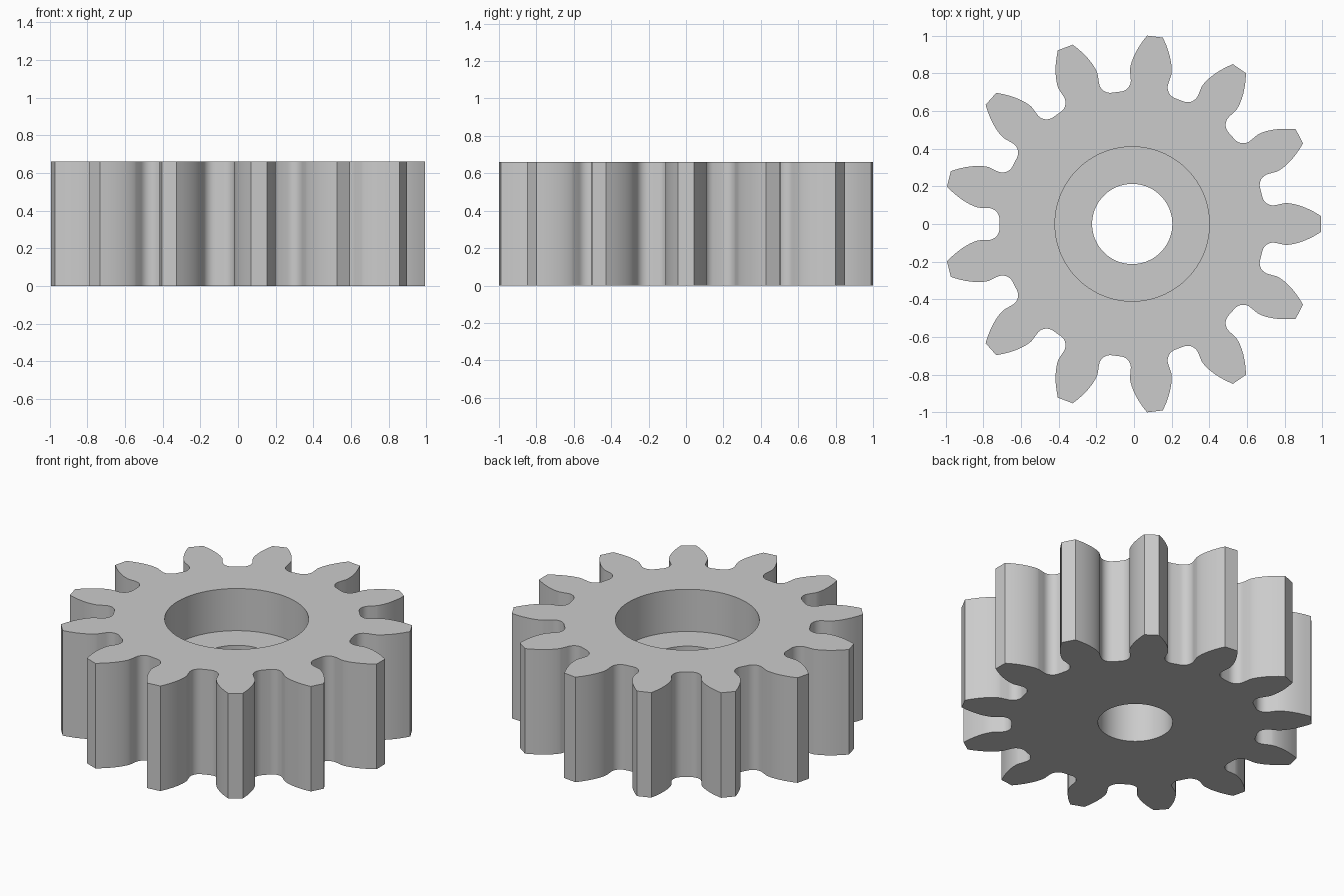
import bpy, bmesh, math

cube = bpy.data.objects.get("Cube")
if cube:
    bpy.data.objects.remove(cube, do_unlink=True)

TEETH = 13
TIP, ROOT = 1.003, 0.705
HEIGHT, FLOOR = 0.66, 0.395
RECESS_R, BORE_R = 0.41, 0.213
PITCH = TIP * TEETH / (TEETH + 2)
PRESSURE = math.radians(20)
BASE = PITCH * math.cos(PRESSURE)


def involute(a):
    return math.tan(a) - a


def half_gap():
    """Polar (radius, angle) points from the middle of a gap to a tooth tip."""
    pts = []
    fillet, wall = 0.06, 0.085
    for i in range(9):  # rounded root corner
        t = math.pi / 2 * i / 8
        x = ROOT + fillet * (1 - math.cos(t))
        y = wall - fillet + fillet * math.sin(t)
        pts.append((math.hypot(x, y), math.atan2(y, x)))
    for i in range(9):  # involute flank
        r = BASE + (TIP - BASE) * (i / 8) ** 1.5
        half_tooth = math.pi / (2 * TEETH) + involute(PRESSURE) - involute(math.acos(min(1, BASE / r)))
        pts.append((r, math.pi / TEETH - half_tooth))
    return pts


def gear_outline():
    side = half_gap()
    gap = [(r, -a) for r, a in reversed(side)] + side
    pts = []
    for k in range(TEETH):
        mid = 2 * math.pi * (k + 0.5) / TEETH
        pts += [(r * math.cos(mid + a), r * math.sin(mid + a)) for r, a in gap]
    cx = (max(p[0] for p in pts) + min(p[0] for p in pts)) / 2
    return [(x - cx, y) for x, y in pts], -cx


def circle(radius, cx, n=72):
    return [(cx + radius * math.cos(2 * math.pi * i / n),
             radius * math.sin(2 * math.pi * i / n)) for i in range(n)]


bm = bmesh.new()


def loop(points, z):
    verts = [bm.verts.new((x, y, z)) for x, y in points]
    edges = [bm.edges.new((v, verts[(i + 1) % len(verts)])) for i, v in enumerate(verts)]
    return verts, edges


def wall(low, high):
    a, b = low[0], high[0]
    for i in range(len(a)):
        j = (i + 1) % len(a)
        bm.faces.new((a[i], a[j], b[j], b[i]))


def cap(outer, inner):
    bmesh.ops.triangle_fill(bm, use_beauty=True, edges=outer[1] + inner[1])


outline, cx = gear_outline()
teeth_low, teeth_high = loop(outline, 0), loop(outline, HEIGHT)
bore_low, bore_high = loop(circle(BORE_R, cx), 0), loop(circle(BORE_R, cx), FLOOR)
recess_low, recess_high = loop(circle(RECESS_R, cx), FLOOR), loop(circle(RECESS_R, cx), HEIGHT)

# Flat faces: underside, recess floor, top
cap(teeth_low, bore_low)
cap(recess_low, bore_high)
cap(teeth_high, recess_high)
# Upright walls: toothed rim, shaft bore, recess
wall(teeth_low, teeth_high)
wall(bore_low, bore_high)
wall(recess_low, recess_high)
bmesh.ops.recalc_face_normals(bm, faces=bm.faces[:])

mesh = bpy.data.meshes.new("spur_gear")
bm.to_mesh(mesh)
bm.free()
gear = bpy.data.objects.new("spur_gear", mesh)
bpy.context.collection.objects.link(gear)

# Plain grey material
grey = bpy.data.materials.new("light_grey")
grey.use_nodes = True
color = (0.6, 0.6, 0.6, 1)
grey.diffuse_color = color
grey.node_tree.nodes["Principled BSDF"].inputs["Base Color"].default_value = color
mesh.materials.append(grey)

bpy.ops.object.select_all(action="DESELECT")
gear.select_set(True)
bpy.context.view_layer.objects.active = gear
bpy.ops.object.shade_smooth_by_angle(angle=math.radians(30))
